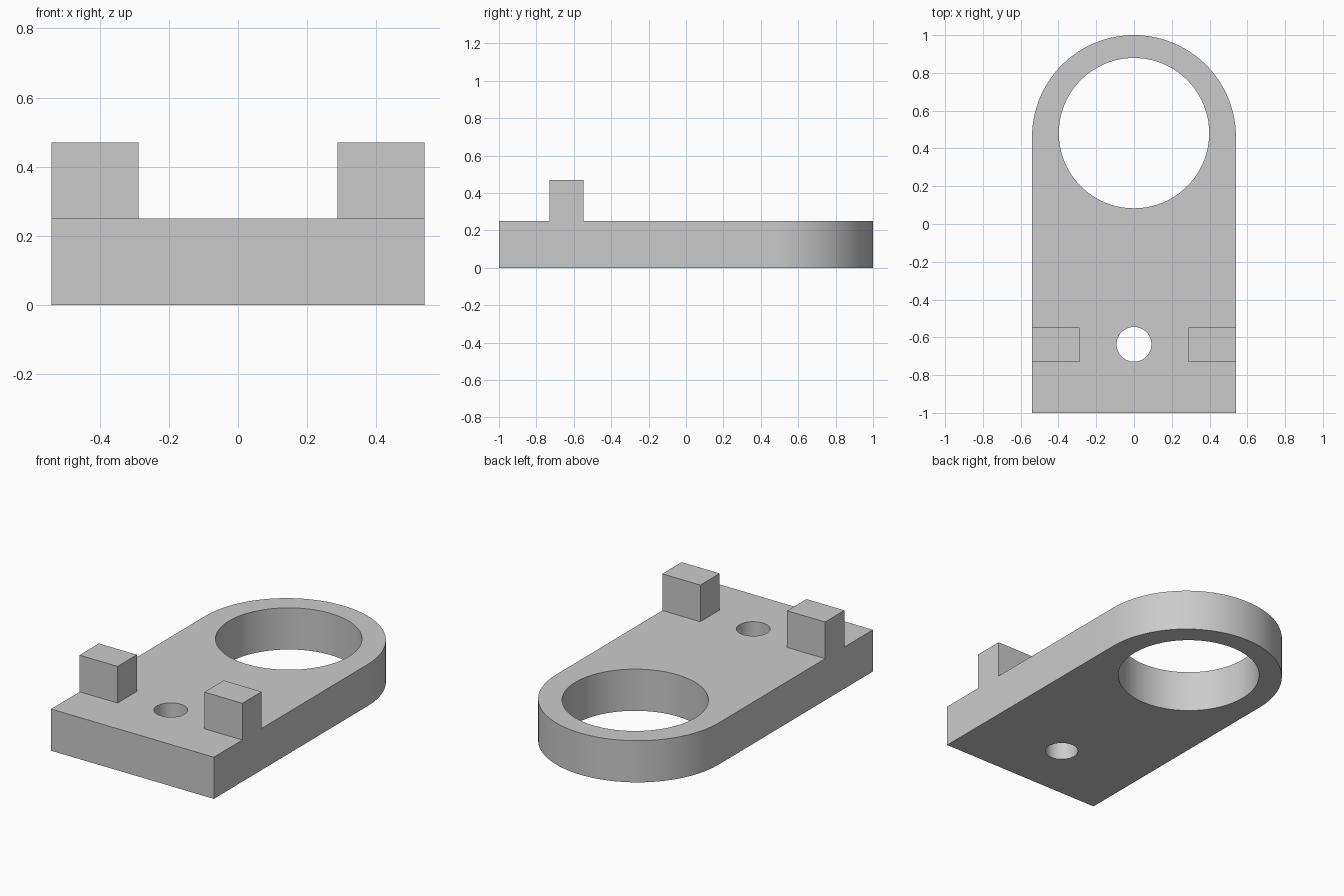
import bpy
import bmesh
from math import sin, cos, pi, radians

old = bpy.data.objects.get("Cube")
if old:
    bpy.data.objects.remove(old, do_unlink=True)

HALF_W, THICK = 0.54, 0.25
ARC_Y = 1.0 - HALF_W

grey = bpy.data.materials.new("plain grey")
grey.use_nodes = True
colour = (0.6, 0.6, 0.6, 1.0)
grey.diffuse_color = colour
grey.node_tree.nodes["Principled BSDF"].inputs["Base Color"].default_value = colour


def prism(name, outline, z0, z1):
    """Extrude a counter-clockwise outline from z0 to z1."""
    bm = bmesh.new()
    base = bm.faces.new([bm.verts.new((x, y, z0)) for x, y in outline])
    top = bmesh.ops.extrude_face_region(bm, geom=[base], use_keep_orig=True)
    verts = [g for g in top["geom"] if isinstance(g, bmesh.types.BMVert)]
    bmesh.ops.translate(bm, verts=verts, vec=(0, 0, z1 - z0))
    bmesh.ops.recalc_face_normals(bm, faces=bm.faces)
    mesh = bpy.data.meshes.new(name)
    bm.to_mesh(mesh)
    bm.free()
    mesh.materials.append(grey)
    obj = bpy.data.objects.new(name, mesh)
    bpy.context.collection.objects.link(obj)
    return obj


def arc(radius, centre_y, sweep, steps):
    return [(radius * cos(sweep * i / steps), centre_y + radius * sin(sweep * i / steps))
            for i in range(steps + 1)]


def select_only(obj):
    bpy.ops.object.select_all(action='DESELECT')
    obj.select_set(True)
    bpy.context.view_layer.objects.active = obj


# Base plate: square at the front, round at the back
plate = prism("base_plate",
              [(-HALF_W, -1), (HALF_W, -1)] + arc(HALF_W, ARC_Y, pi, 64), 0, THICK)

# Large ring opening and small pin hole, cut right through
for name, radius, y in (("ring_opening", 0.398, 0.481), ("pin_hole", 0.092, -0.637)):
    cutter = prism(name + "_cutter", arc(radius, y, 2 * pi, 96)[:-1], -0.1, THICK + 0.1)
    cutter.hide_render = True
    cut = plate.modifiers.new(name, 'BOOLEAN')
    cut.operation, cut.solver, cut.object = 'DIFFERENCE', 'EXACT', cutter
    select_only(plate)
    bpy.ops.object.modifier_apply(modifier=cut.name)
    bpy.data.objects.remove(cutter, do_unlink=True)

select_only(plate)
bpy.ops.object.shade_smooth_by_angle(angle=radians(30))

# Upright lugs, one on each edge
for side, name in ((1, "left_lug"), (-1, "right_lug")):
    x0, x1 = sorted((side * 0.288, side * HALF_W))
    prism(name, [(x0, -0.73), (x1, -0.73), (x1, -0.547), (x0, -0.547)], THICK, 0.47)
